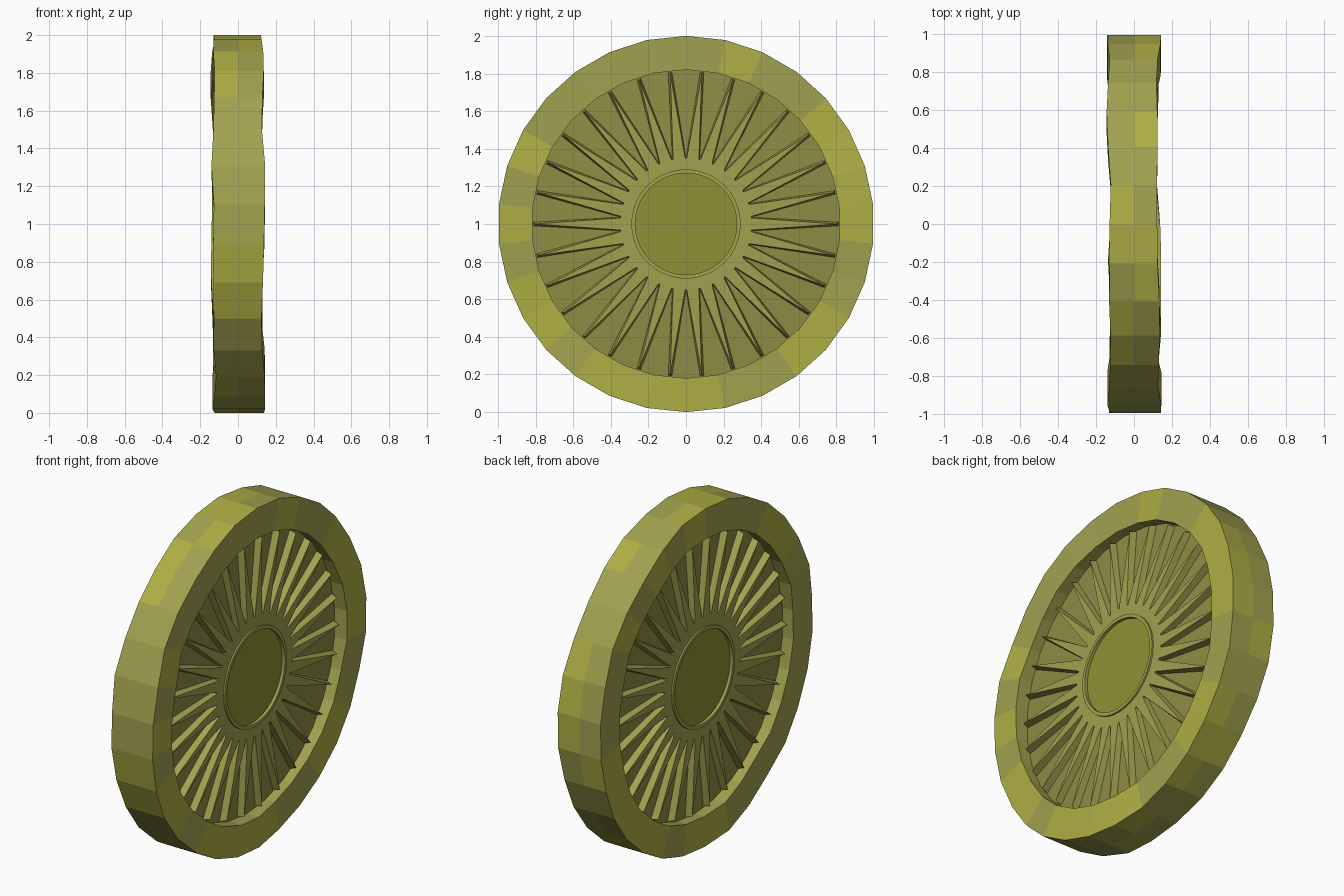
import bpy, bmesh, random
from math import sin, cos, radians

if "Cube" in bpy.data.objects:
    bpy.data.objects.remove(bpy.data.objects["Cube"])

random.seed(4)
N = 30            # sides of the wheel
STEP = 360 / N
PANEL_OUT, PANEL_IN = 0.06, 0.075     # panel depth at rim and at hub
HUB_X, TIP_X, COLLAR_X, CAP_X = 0.108, 0.10, 0.118, 0.10


def material(name, r, g, b):
    m = bpy.data.materials.new(name)
    m.diffuse_color = (r, g, b, 1)
    m.use_nodes = True
    m.node_tree.nodes["Principled BSDF"].inputs["Base Color"].default_value = m.diffuse_color
    return m


RIM_A = material("olive", 0.36, 0.36, 0.08)
RIM_B = material("bright_olive", 0.43, 0.43, 0.06)
PANEL = material("dark_olive", 0.27, 0.27, 0.06)
CAP = material("deep_yellow", 0.28, 0.28, 0.035)


def point(x, r, deg):
    a = radians(deg)
    return (x, r * sin(a), 1 + r * cos(a))


def finish(name, bm, mats):
    bmesh.ops.recalc_face_normals(bm, faces=bm.faces)
    me = bpy.data.meshes.new(name)
    bm.to_mesh(me)
    bm.free()
    for m in mats:
        me.materials.append(m)
    ob = bpy.data.objects.new(name, me)
    bpy.context.collection.objects.link(ob)
    return ob


def bridge(bm, a, b):
    n = len(a)
    return [bm.faces.new((a[i], a[(i + 1) % n], b[(i + 1) % n], b[i])) for i in range(n)]


def lathe(name, profile, sides, mat):
    """Solid of revolution about the wheel axis; profile is (x, r), capped at both ends."""
    bm = bmesh.new()
    rings = [[bm.verts.new(point(x, r, i * 360 / sides)) for i in range(sides)]
             for x, r in profile]
    for a, b in zip(rings, rings[1:]):
        bridge(bm, a, b)
    bm.faces.new(rings[0])
    bm.faces.new(rings[-1])
    return finish(name, bm, [mat])


# Rim: square section ring with uneven, hand-cut side faces
bm = bmesh.new()
wobble = [[random.uniform(0.115, 0.148) for _ in range(N)] for _ in range(2)]
loops = [[], [], [], [], []]
for i in range(N):
    wr = (wobble[0][i - 1] + 2 * wobble[0][i]) / 3
    wl = (wobble[1][i - 1] + 2 * wobble[1][i]) / 3
    section = [(0, 1), (wr, 1), (wr, 0.82), (-wl, 0.82), (-wl, 1)]
    for loop, (x, r) in zip(loops, section):
        loop.append(bm.verts.new(point(x, r, i * STEP)))
for k in range(5):
    for f in bridge(bm, loops[k], loops[(k + 1) % 5]):
        f.material_index = int(k != 2 and random.random() < 0.35)
finish("rim", bm, [RIM_A, RIM_B])

# Panel: recessed disc between the rays
lathe("panel", [(PANEL_IN, 0.34), (PANEL_OUT, 0.825),
                (-PANEL_OUT, 0.825), (-PANEL_IN, 0.34)], N, PANEL)

for s, side in ((1, "right"), (-1, "left")):
    # Hub plate with pointed rays running out to the rim
    bm = bmesh.new()
    top, foot, inner = [], [], []
    for i in range(N):
        mid = (i + 0.5) * STEP
        for sign in (-1, 1):
            top.append(bm.verts.new(point(s * HUB_X, 0.35, mid + sign * 5.3)))
            foot.append(bm.verts.new(point(s * PANEL_IN, 0.352, mid + sign * 5.9)))
            inner.append(bm.verts.new(point(s * HUB_X, 0.28, mid + sign * 3)))
    bridge(bm, inner, top)
    for i in range(N):
        mid = (i + 0.5) * STEP
        a, b, c = 2 * i, 2 * i + 1, (2 * i + 2) % (2 * N)
        tip = bm.verts.new(point(s * TIP_X, 0.80, mid))
        low = [bm.verts.new(point(s * PANEL_OUT, 0.81, mid + d)) for d in (-0.7, 0.7)]
        bm.faces.new((top[a], top[b], tip))
        bm.faces.new((foot[a], top[a], tip, low[0]))
        bm.faces.new((top[b], foot[b], low[1], tip))
        bm.faces.new((low[0], tip, low[1]))
        bm.faces.new((top[b], top[c], foot[c], foot[b]))
    finish("hub_rays_" + side, bm, [RIM_A])

    # Thin collar round the hub and the sunken centre cap
    lathe("hub_cap_" + side, [(s * CAP_X, 0.274), (s * 0.05, 0.274)], 60, CAP)
    bm = bmesh.new()
    rings = [[bm.verts.new(point(s * x, r, i * 6)) for i in range(60)]
             for x, r in ((CAP_X - 0.01, 0.27), (COLLAR_X, 0.27),
                          (COLLAR_X, 0.29), (CAP_X - 0.01, 0.29))]
    for k in range(4):
        bridge(bm, rings[k], rings[(k + 1) % 4])
    finish("hub_collar_" + side, bm, [RIM_A])
